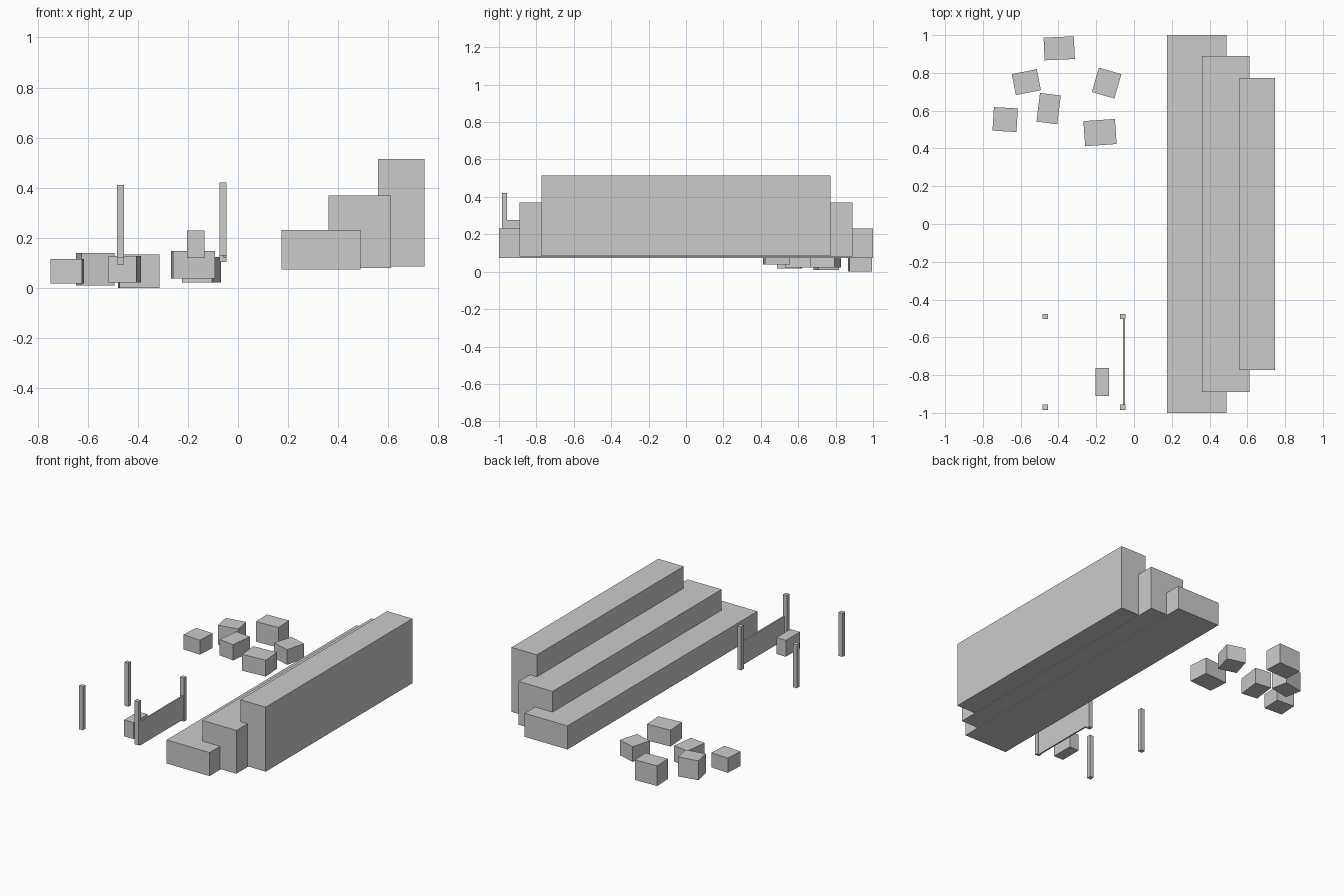
import bpy
import math

cube = bpy.data.objects.get("Cube")
if cube:
    bpy.data.objects.remove(cube, do_unlink=True)

# Single plain grey
GREY = (0.6, 0.6, 0.6, 1.0)
grey = bpy.data.materials.new("plain_grey")
grey.use_nodes = True
grey.diffuse_color = GREY
grey.node_tree.nodes["Principled BSDF"].inputs["Base Color"].default_value = GREY


def box(name, centre, size, bottom, top, angle=0):
    """Upright box with a plan centre and size, turned about z in degrees."""
    bpy.ops.mesh.primitive_cube_add(size=1)
    ob = bpy.context.object
    ob.name = name
    ob.location = (centre[0], centre[1], (bottom + top) / 2)
    ob.scale = (size[0], size[1], top - bottom)
    ob.rotation_euler.z = math.radians(angle)
    ob.data.materials.append(grey)
    return ob


# Three long terraces, rising towards the left side
box("low_terrace", (0.332, 0), (0.316, 2.0), 0.074, 0.231)
box("middle_terrace", (0.486, 0), (0.25, 1.78), 0.08, 0.369)
box("high_terrace", (0.652, 0), (0.187, 1.545), 0.085, 0.515)

# Four posts on slightly sloping ground
for side, x, rise in (("right", -0.47, 0), ("left", -0.06, 0.01)):
    for end, y, base in (("front", -0.97, 0.12), ("back", -0.49, 0.094)):
        box(f"{end}_{side}_post", (x, y), (0.028, 0.028),
            base + rise, base + rise + 0.29)

# Thin wall between the left posts, and a small seat beside it
box("side_panel", (-0.053, -0.73), (0.01, 0.46), 0.12, 0.277)
box("seat_block", (-0.168, -0.836), (0.07, 0.148), 0.12, 0.229)

# Loose scattered blocks: plan centre, plan size, bottom, top, turn
blocks = [
    ((-0.396, 0.93), (0.16, 0.12), 0.0, 0.134, 2.5),
    ((-0.57, 0.751), (0.135, 0.113), 0.01, 0.139, 11),
    ((-0.452, 0.611), (0.111, 0.153), 0.022, 0.127, -7),
    ((-0.145, 0.746), (0.124, 0.134), 0.022, 0.123, -16),
    ((-0.18, 0.484), (0.167, 0.133), 0.038, 0.147, 4),
    ((-0.682, 0.553), (0.127, 0.125), 0.018, 0.115, -3.5),
]
for i, spec in enumerate(blocks, 1):
    box(f"loose_block_{i}", *spec)
